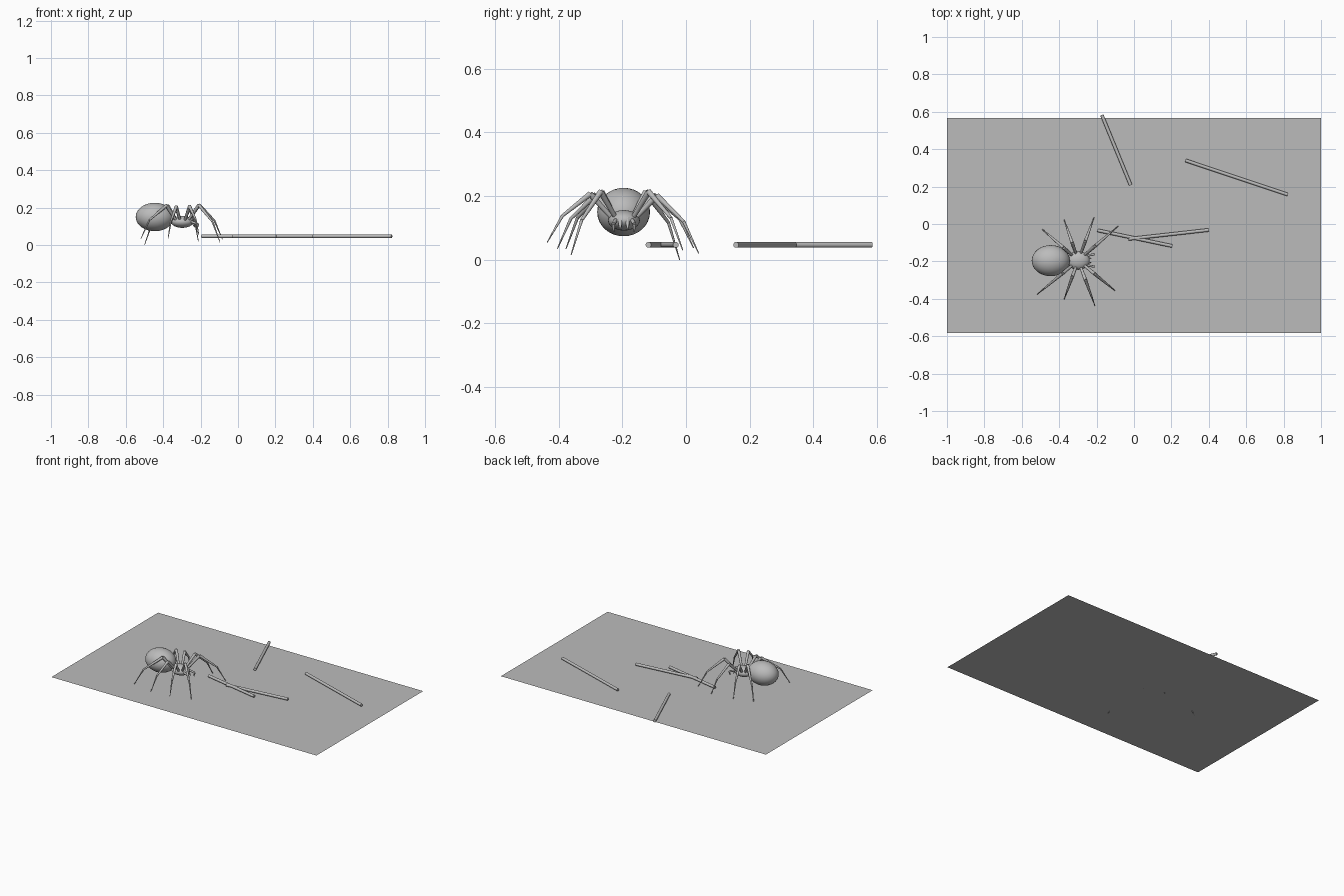
import bpy
import math
from mathutils import Vector

if "Cube" in bpy.data.objects:
    bpy.data.objects.remove(bpy.data.objects["Cube"])

grey = bpy.data.materials.new("stone grey")
grey.diffuse_color = (0.5, 0.5, 0.5, 1)
grey.use_nodes = True
grey.node_tree.nodes["Principled BSDF"].inputs["Base Color"].default_value = grey.diffuse_color


def finish(name, smooth=True):
    ob = bpy.context.object
    ob.name = name
    ob.data.materials.append(grey)
    if smooth:
        bpy.ops.object.shade_smooth_by_angle(angle=math.radians(40))
    return ob


def ellipsoid(name, centre, radii):
    # Sphere poles lie along the body axis
    bpy.ops.mesh.primitive_uv_sphere_add(segments=32, ring_count=16, location=centre)
    ob = bpy.context.object
    ob.scale = radii
    bpy.ops.object.transform_apply(location=False, rotation=False, scale=True)
    return finish(name)


def rod(name, a, b, r1, r2, sides=12):
    a, b = Vector(a), Vector(b)
    d = b - a
    bpy.ops.mesh.primitive_cone_add(vertices=sides, radius1=r1, radius2=r2,
                                    depth=d.length, location=(a + b) / 2,
                                    rotation=d.to_track_quat('Z', 'Y').to_euler())
    return finish(name)


# Ground sheet
bpy.ops.mesh.primitive_plane_add(size=1, location=(0, -0.008, 0.033))
bpy.context.object.scale = (2, 1.15, 1)
bpy.ops.object.transform_apply(location=False, rotation=False, scale=True)
finish("ground_sheet", smooth=False)

# Scattered sticks
sticks = [((-0.172, 0.583), (-0.018, 0.208)), ((0.275, 0.34), (0.822, 0.157)),
          ((-0.195, -0.034), (0.205, -0.118)), ((-0.03, -0.08), (0.4, -0.032))]
for i, (a, b) in enumerate(sticks):
    rod(f"stick_{i + 1}", (*a, 0.047), (*b, 0.047), 0.009, 0.009, 24)

# Spider body
ellipsoid("abdomen", (-0.445, -0.196, 0.150), (0.102, 0.083, 0.076))
ellipsoid("head", (-0.298, -0.195, 0.124), (0.06, 0.05, 0.032))

# Legs: foot position, then how far out the knee lies and how high it is
legs = [((-0.519, -0.377, 0.035), 0.38, 0.212), ((-0.374, -0.404, 0.035), 0.42, 0.205),
        ((-0.209, -0.436, 0.055), 0.44, 0.207), ((-0.096, -0.361, 0.015), 0.44, 0.214),
        ((-0.500, -0.020, 0.000), 0.39, 0.212), ((-0.374, 0.024, 0.037), 0.42, 0.203),
        ((-0.212, 0.040, 0.020), 0.44, 0.202), ((-0.083, -0.010, 0.030), 0.42, 0.214)]
hub = Vector((-0.298, -0.195, 0.125))
for i, (foot, t, knee_z) in enumerate(legs):
    foot = Vector(foot)
    hip = hub.lerp(foot, 0.13)
    hip.z = 0.125
    knee = hub.lerp(foot, t)
    knee.z = knee_z
    ankle = hub.lerp(foot, 0.80)
    ankle.z = foot.z + (knee_z - foot.z) * 0.55
    rod(f"leg_{i + 1}_thigh", hip, knee, 0.007, 0.0095)
    rod(f"leg_{i + 1}_shin", knee, ankle, 0.009, 0.005)
    rod(f"leg_{i + 1}_foot", ankle, foot, 0.005, 0.0015)

# Feelers and fangs, mirrored about the body axis
for side, s in (("left", 1), ("right", -1)):
    y = -0.195
    elbow = (-0.213, y + s * 0.033, 0.112)
    rod(f"feeler_{side}_upper", (-0.26, y + s * 0.024, 0.128), elbow, 0.006, 0.006)
    rod(f"feeler_{side}_lower", elbow, (-0.218, y + s * 0.032, 0.088), 0.006, 0.002)
    rod(f"fang_{side}", (-0.25, y + s * 0.011, 0.13), (-0.23, y + s * 0.012, 0.095), 0.009, 0.002)
